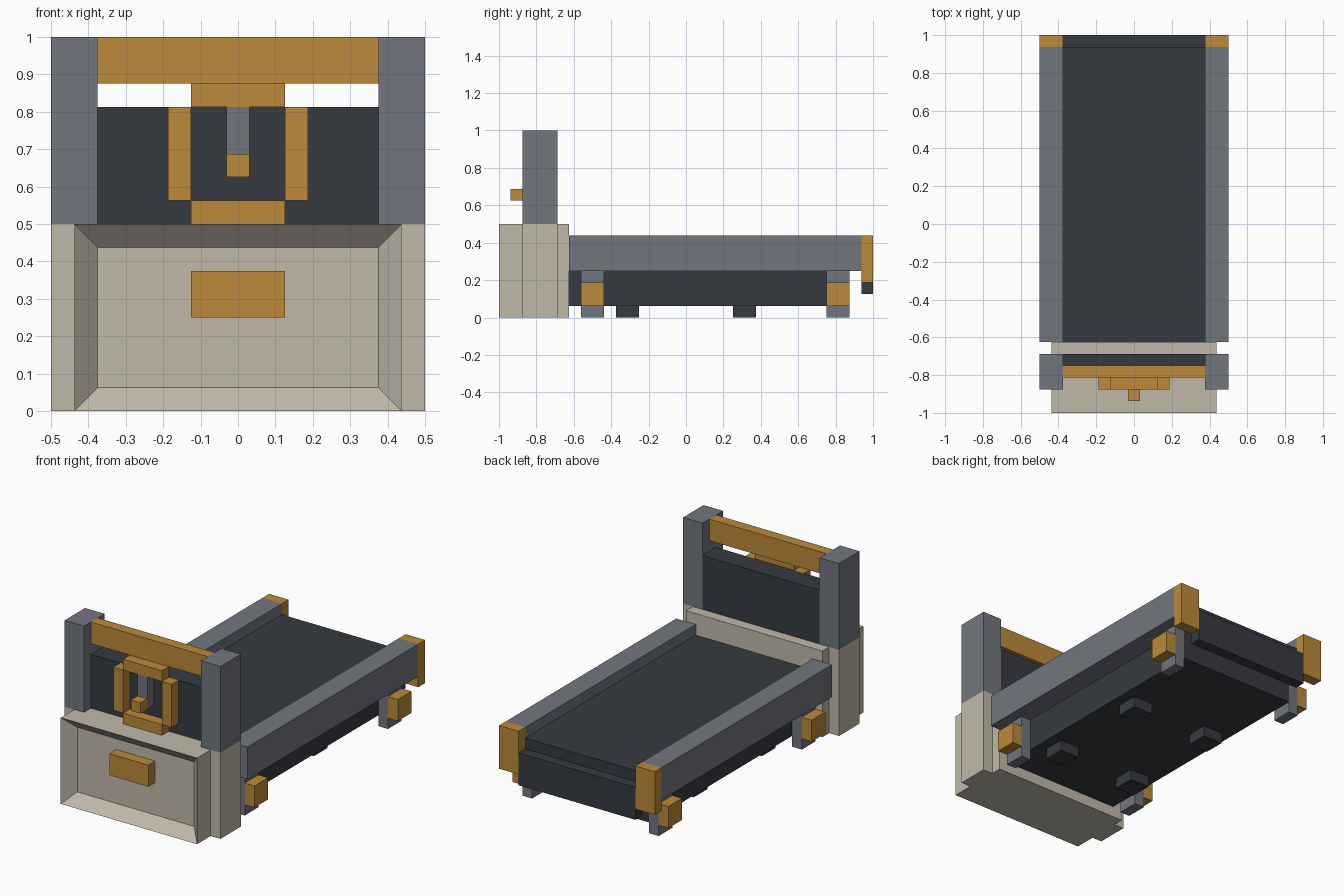
import bpy
import bmesh

cube = bpy.data.objects.get("Cube")
if cube:
    bpy.data.objects.remove(cube, do_unlink=True)

U = 1 / 16  # the whole model sits on this block grid


def material(name, rgb):
    linear = [((c / 255 + 0.055) / 1.055) ** 2.4 for c in rgb] + [1]
    mat = bpy.data.materials.new(name)
    mat.use_nodes = True
    mat.diffuse_color = linear
    mat.node_tree.nodes["Principled BSDF"].inputs["Base Color"].default_value = linear
    return mat


GOLD = material("gold", (188, 138, 58))
GREY = material("slate_grey", (114, 118, 127))
DARK = material("charcoal", (54, 58, 64))
STONE = material("pale_stone", (193, 186, 170))


def box(name, mat, x, y, z, recess=0):
    """Box between grid limits; recess sinks a framed panel into the front."""
    bm = bmesh.new()
    bmesh.ops.create_cube(bm, size=1)
    for v in bm.verts:
        v.co = [U * ((lo + hi) / 2 + c * (hi - lo)) for c, (lo, hi) in zip(v.co, (x, y, z))]
    bm.normal_update()
    if recess:
        front = min(bm.faces, key=lambda f: f.calc_center_median().y)
        bmesh.ops.inset_individual(bm, faces=[front], thickness=recess * U, use_even_offset=True)
        bmesh.ops.translate(bm, verts=front.verts, vec=(0, recess * U, 0))
    mesh = bpy.data.meshes.new(name)
    bm.to_mesh(mesh)
    bm.free()
    mesh.materials.append(mat)
    obj = bpy.data.objects.new(name, mesh)
    bpy.context.collection.objects.link(obj)
    return obj


def pair(name, mat, x, y, z):
    """Matching boxes on the left (+x) and right (-x)."""
    box("left_" + name, mat, x, y, z)
    box("right_" + name, mat, (-x[1], -x[0]), y, z)


# Front chest with a recessed panel and handle
box("front_chest", STONE, (-7, 7), (-16, -10), (0, 8), recess=1)
box("chest_handle", GOLD, (-2, 2), (-16, -15), (4, 6))

# Posts, crossbeam and backboard
pair("post_base", STONE, (7, 8), (-14, -11), (0, 8))
pair("post", GREY, (6, 8), (-14, -11), (8, 16))
box("crossbeam", GOLD, (-6, 6), (-13, -12), (14, 16))
box("backboard", DARK, (-6, 6), (-13, -11), (8, 13))

# Gauge frame and lever on the backboard
box("frame_top", GOLD, (-2, 2), (-14, -13), (13, 14))
box("frame_bottom", GOLD, (-2, 2), (-14, -13), (8, 9))
pair("frame_side", GOLD, (2, 3), (-14, -13), (9, 13))
box("lever", GREY, (-0.5, 0.5), (-14, -13), (10, 13))
box("lever_knob", GOLD, (-0.5, 0.5), (-15, -14), (10, 11))

# Long bed, underbody and rear flap
box("bed_deck", DARK, (-6, 6), (-10, 15), (4, 6))
box("underbody", DARK, (-6, 6), (-10, 14), (1, 4))
box("rear_flap", DARK, (-6, 6), (15, 16), (2, 5))

# Side rails with end caps
pair("rail", GREY, (6, 8), (-10, 15), (4, 7))
pair("rail_cap", GOLD, (6, 8), (15, 16), (3, 7))

# Legs with side blocks, and small feet beneath the body
for end, leg_y, foot_y in (("front", -9, -6), ("rear", 12, 4)):
    pair(end + "_leg", GREY, (6, 7), (leg_y, leg_y + 2), (0, 4))
    pair(end + "_leg_block", GOLD, (7, 8), (leg_y, leg_y + 2), (1, 3))
    pair(end + "_foot", DARK, (3, 5), (foot_y, foot_y + 2), (0, 1))
